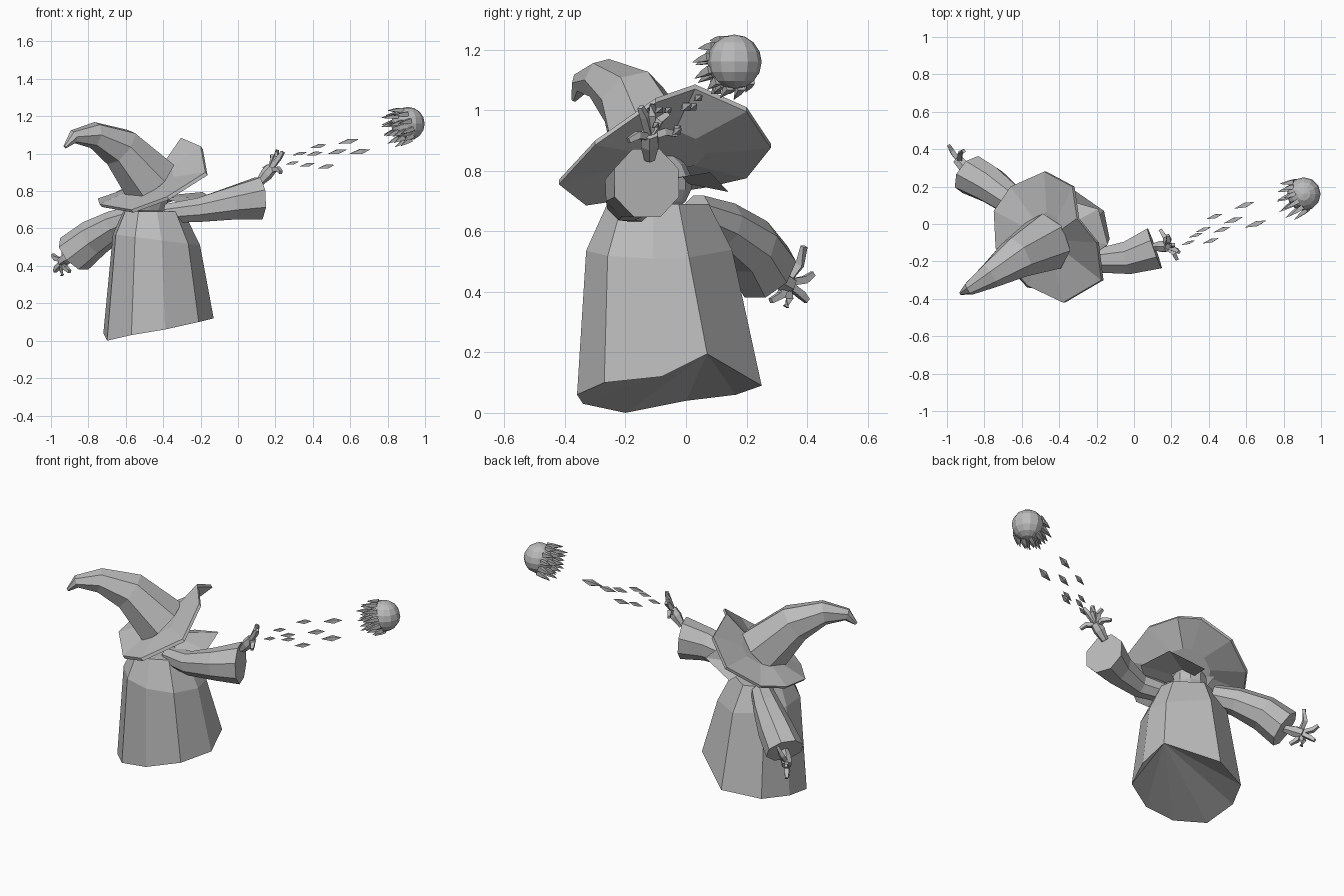
import bpy, bmesh, math, random
from mathutils import Vector as V

random.seed(4)
cube = bpy.data.objects.get("Cube")
if cube:
    bpy.data.objects.remove(cube)

grey = bpy.data.materials.new("plain_grey")
grey.use_nodes = True
grey.diffuse_color = (0.5, 0.5, 0.5, 1)
grey.node_tree.nodes["Principled BSDF"].inputs["Base Color"].default_value = (0.5, 0.5, 0.5, 1)


def finish(bm, name):
    bmesh.ops.recalc_face_normals(bm, faces=bm.faces)
    mesh = bpy.data.meshes.new(name)
    bm.to_mesh(mesh)
    bm.free()
    mesh.materials.append(grey)
    ob = bpy.data.objects.new(name, mesh)
    bpy.context.collection.objects.link(ob)
    return ob


def skin(bm, rings, cap=True, closed=True):
    """Bridge rings of points with quads and cap both ends."""
    rows = [[bm.verts.new(p) for p in r] for r in rings]
    n = len(rows[0])
    for a, b in zip(rows, rows[1:]):
        for i in range(n if closed else n - 1):
            j = (i + 1) % n
            bm.faces.new((a[i], a[j], b[j], b[i]))
    if cap:
        bm.faces.new(rows[0])
        bm.faces.new(rows[-1])


def circle(centre, axis, radius, n):
    axis = V(axis).normalized()
    side = axis.cross(V((0, 0, 1)) if abs(axis.z) < 0.95 else V((0, 1, 0))).normalized()
    up = side.cross(axis)
    return [V(centre) + radius * (math.cos(t) * side + math.sin(t) * up)
            for t in (math.tau * (i + 0.5) / n for i in range(n))]


def tube(bm, path, radii, n, end_axis=None):
    """Tapered tube along a path, rings facing along it."""
    path = [V(p) for p in path]
    rings = []
    for i, p in enumerate(path):
        axis = path[min(i + 1, len(path) - 1)] - path[max(i - 1, 0)]
        if i == len(path) - 1 and end_axis:
            axis = end_axis
        rings.append(circle(p, axis, radii[i], n))
    skin(bm, rings)


# Robe: a swinging hem closed towards its raised corner, shoulders and neck
hem = [V(p) for p in [(-.39, -.36, .06), (-.21, -.27, .1), (-.13, -.08, .12),
                      (-.16, .07, .195), (-.42, .25, .09), (-.64, .165, .06),
                      (-.72, 0, .04), (-.7, -.2, 0), (-.57, -.34, .03)]]


def robe_ring(cx, cy, z, scale, tilt):
    return [V((cx + (p.x + .43) * scale, cy + (p.y + .05) * scale, z - tilt * (p.x + .43)))
            for p in hem]


bm = bmesh.new()
skin(bm, [[p.lerp(hem[3], .97) for p in hem], hem, robe_ring(-.44, -.085, .54, .79, .1),
          robe_ring(-.455, -.09, .69, .55, 0)])
finish(bm, "robe")

# Head under the hat
bm = bmesh.new()
bmesh.ops.create_uvsphere(bm, u_segments=10, v_segments=7, radius=.1)
bmesh.ops.translate(bm, verts=bm.verts, vec=(-.47, -.08, .76))
finish(bm, "head")

# Flared collar on one side of the neck
rim = [V(p) for p in [(-.27, -.2, .73), (-.14, -.11, .765), (-.19, .08, .795), (-.4, .14, .73)]]
bm = bmesh.new()
skin(bm, [rim, [p.lerp(V((-.45, -.06, .77)), .65) for p in rim]], cap=False, closed=False)
finish(bm, "collar")

# Hat brim, turned up on one side
edge = [V(p) for p in [(-.75, .07, .76), (-.66, .2, .79), (-.48, .28, .89), (-.33, .2, 1.01),
                       (-.305, .03, 1.085), (-.2, -.1, 1.04), (-.175, -.3, .9),
                       (-.38, -.42, .77), (-.57, -.33, .7), (-.74, -.13, .73)]]
crown = V((-.46, -.08, .86))
bm = bmesh.new()
low = V((.012, 0, -.015))
skin(bm, [[p.lerp(crown, .6) + low for p in edge], [p + low for p in edge], edge,
          [p.lerp(crown, .6) for p in edge]])
finish(bm, "hat_brim")

# Bent hat cone
bm = bmesh.new()
tube(bm, [(-.465, -.095, .85), (-.63, -.18, 1.035), (-.77, -.275, 1.1),
          (-.88, -.345, 1.09), (-.925, -.37, 1.035)], [.16, .115, .072, .037, .01], 7)
finish(bm, "hat_cone")

# Sleeves
bm = bmesh.new()
tube(bm, [(-.38, -.14, .68), (-.2, -.195, .7), (-.03, -.18, .735), (.11, -.13, .76)],
     [.055, .07, .095, .122], 8, (.93, .33, .05))
finish(bm, "left_sleeve")
bm = bmesh.new()
tube(bm, [(-.55, .03, .66), (-.65, .12, .62), (-.77, .21, .55), (-.875, .265, .465)],
     [.065, .083, .103, .113], 8, (-.6, .45, -.55))
finish(bm, "right_sleeve")


# Hands: a palm block with five bent fingers
def hand(name, wrist, palm, tips):
    wrist, palm = V(wrist), V(palm)
    bm = bmesh.new()
    tube(bm, [wrist, wrist.lerp(palm, .7), palm + (palm - wrist) * .2], [.02, .034, .03], 6)
    for tip in map(V, tips):
        knuckle = palm.lerp(tip, .55) + (palm - wrist).normalized() * .018
        tube(bm, [palm, knuckle, tip], [.016, .017, .012], 4)
    finish(bm, name)


hand("left_hand", (.11, -.12, .84), (.17, -.12, .91),
     [(.14, -.03, .92), (.18, -.06, .99), (.21, -.11, 1.02), (.24, -.15, 1.01), (.23, -.19, .9)])
hand("right_hand", (-.87, .26, .47), (-.93, .33, .43),
     [(-.91, .39, .55), (-.99, .42, .46), (-.98, .4, .37), (-.94, .33, .35), (-.9, .28, .37)])

# Flying ball with a tail of spikes
centre, size = V((.908, .16, 1.16)), .09
tail = V((-.86, -.4, -.28)).normalized()
bm = bmesh.new()
bmesh.ops.create_uvsphere(bm, u_segments=12, v_segments=8, radius=size)
bmesh.ops.translate(bm, verts=bm.verts, vec=centre)
finish(bm, "flying_ball")
bm = bmesh.new()
for angle, count in ((20, 4), (48, 8), (78, 12)):
    a = math.radians(angle)
    for p in circle(centre + tail * size * math.cos(a) * .9, tail, size * math.sin(a) * .95, count):
        lean = (tail + (p - centre).normalized() * .3).normalized()
        tip = p + lean * random.uniform(.06, .095)
        tube(bm, [p, p.lerp(tip, .4), tip], [.018, .014, .001], 4)
finish(bm, "ball_spikes")

# Trail of diamond shards between hand and ball
flight = V((.92, .3, .2)).normalized()
bm = bmesh.new()
for x, y, z in [(.29, -.1, .95), (.37, -.03, .94), (.33, -.06, 1), (.41, -.09, 1.0),
                (.43, .04, 1.04), (.47, -.03, .93), (.53, .02, 1.01), (.59, .1, 1.065),
                (.65, 0, 1.01)]:
    p, half = V((x, y, z)), .018 + .065 * x
    tube(bm, [p - flight * half, p + flight * half * .1, p + flight * half],
         [.001, half * .32, .001], 4)
finish(bm, "shard_trail")
